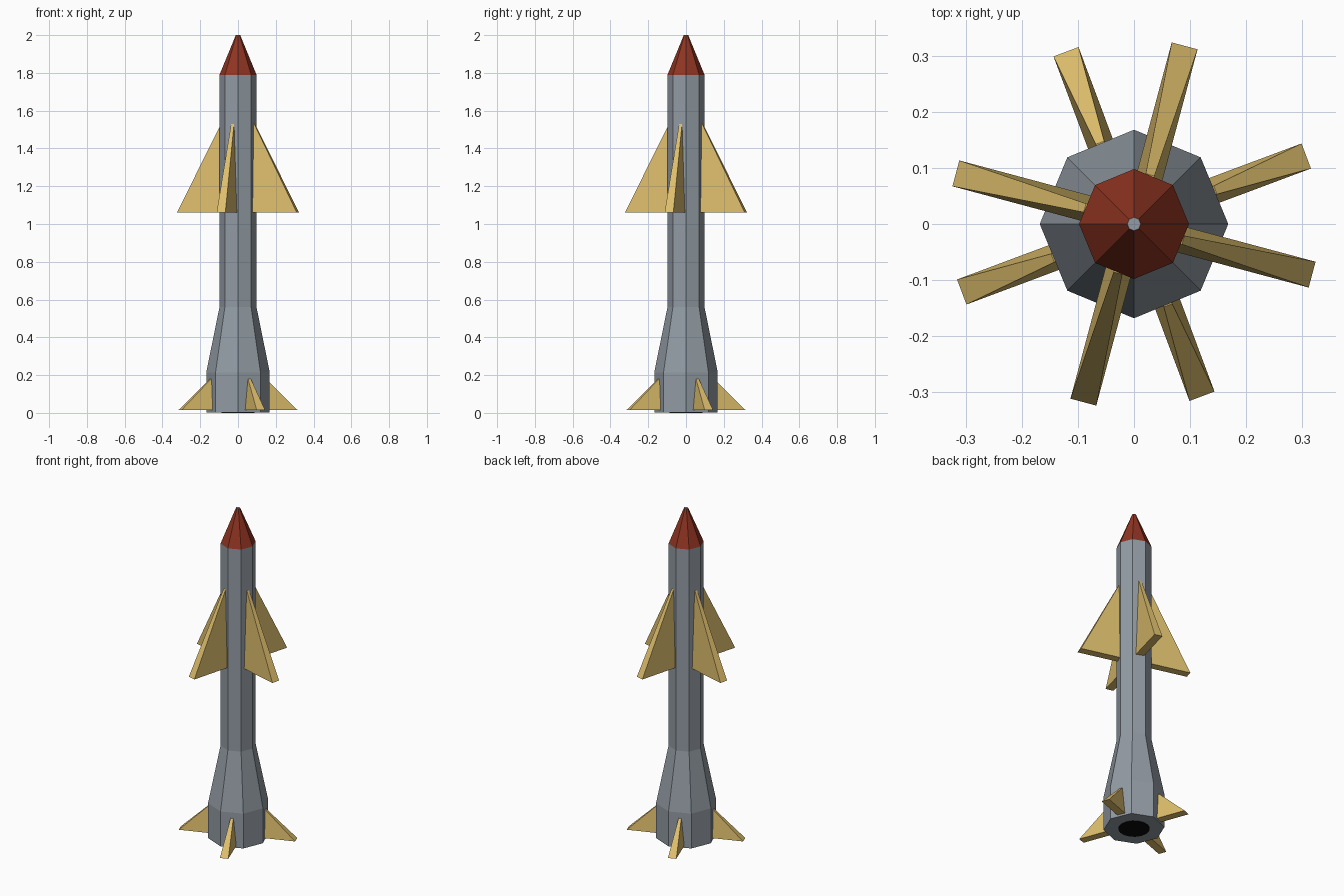
import bpy, bmesh, math
from mathutils import Matrix

if "Cube" in bpy.data.objects:
    bpy.data.objects.remove(bpy.data.objects["Cube"])


def material(name, rgb):
    m = bpy.data.materials.new(name)
    m.diffuse_color = (*rgb, 1)
    m.use_nodes = True
    m.node_tree.nodes["Principled BSDF"].inputs["Base Color"].default_value = m.diffuse_color
    return m


GREY = material("steel_grey", (0.29, 0.33, 0.37))
RED = material("nose_red", (0.28, 0.035, 0.016))
GOLD = material("fin_gold", (0.72, 0.51, 0.15))
BLACK = material("nozzle_black", (0.003, 0.003, 0.003))


def finish(bm, name, mat):
    bmesh.ops.recalc_face_normals(bm, faces=bm.faces)
    mesh = bpy.data.meshes.new(name)
    bm.to_mesh(mesh)
    bm.free()
    mesh.materials.append(mat)
    ob = bpy.data.objects.new(name, mesh)
    bpy.context.collection.objects.link(ob)
    return ob


def lathe(name, profile, mat, sides=8, cap_start=False, cap_end=False):
    """Faceted tube through (radius, z) rings."""
    bm = bmesh.new()
    rings = [[bm.verts.new((r * math.cos(math.tau * i / sides),
                            r * math.sin(math.tau * i / sides), z))
              for i in range(sides)] for r, z in profile]
    for a, b in zip(rings, rings[1:]):
        for i in range(sides):
            j = (i + 1) % sides
            bm.faces.new((a[i], a[j], b[j], b[i]))
    if cap_start:
        bm.faces.new(rings[0][::-1])
    if cap_end:
        bm.faces.new(rings[-1])
    return finish(bm, name, mat)


def fin(name, angle, root, tip, apex, z0, z1, shift):
    """Wedge fin: wide rectangular base narrowing to a thin upper edge at the root."""
    bm = bmesh.new()
    w, t = 0.0238, 0.008
    base = [bm.verts.new((u, v + shift, z0))
            for u, v in ((root, -w), (tip, -w), (tip, w), (root, w))]
    top = [bm.verts.new((apex, v + shift, z1)) for v in (-t, t)]
    inner = [bm.verts.new((root, v + shift, z1)) for v in (-t, t)]
    bm.faces.new(base[::-1])
    bm.faces.new((base[1], base[2], top[1], top[0]))
    bm.faces.new((base[0], base[1], top[0], inner[0]))
    bm.faces.new((base[2], base[3], inner[1], top[1]))
    bm.faces.new((inner[0], top[0], top[1], inner[1]))
    bm.faces.new((base[3], base[0], inner[0], inner[1]))
    bm.transform(Matrix.Rotation(math.radians(angle), 4, 'Z'))
    return finish(bm, name, GOLD)


# Hull with flared tail and a ring-shaped bottom
lathe("hull", [(0.086, 0.003), (0.168, 0.003), (0.168, 0.215), (0.098, 0.56), (0.098, 1.79)], GREY)
# Exhaust opening
lathe("exhaust_opening", [(0.087, 0.0), (0.087, 0.004)], BLACK, 16, cap_start=True)
# Nose cone and its blunt tip
lathe("nose_cone", [(0.098, 1.79), (0.012, 1.999)], RED)
lathe("nose_tip", [(0.012, 1.999), (0.012, 2.0)], GREY, cap_end=True)

# Four large upper fins and four small tail fins
for k in range(4):
    fin(f"upper_fin_{k + 1}", -15 + 90 * k, 0.075, 0.33, 0.092, 1.06, 1.53, -0.005)
    fin(f"tail_fin_{k + 1}", 20.5 + 90 * k, 0.13, 0.33, 0.157, 0.015, 0.18, 0.006)
